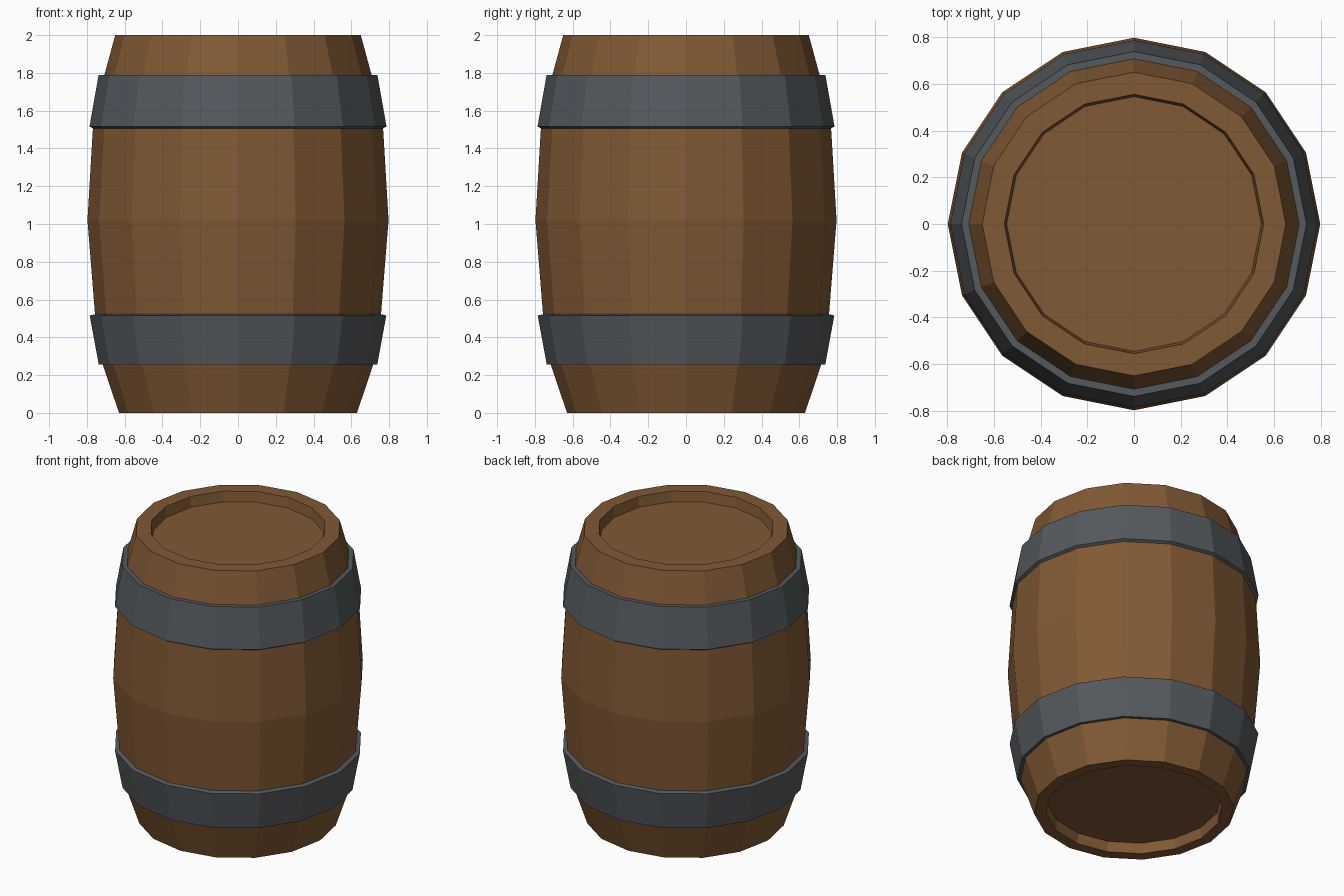
import bpy, bmesh, math

if "Cube" in bpy.data.objects:
    bpy.data.objects.remove(bpy.data.objects["Cube"])

SIDES = 16


def material(name, color):
    m = bpy.data.materials.new(name)
    m.diffuse_color = color
    m.use_nodes = True
    m.node_tree.nodes["Principled BSDF"].inputs["Base Color"].default_value = m.diffuse_color
    return m


def lathe(name, profile, mat, closed=False):
    """Spin (radius, z) points, listed bottom to top on the outside, into a faceted solid."""
    bm = bmesh.new()
    rings = []
    for r, z in profile:
        rings.append([bm.verts.new((r * math.cos(2 * math.pi * i / SIDES),
                                    r * math.sin(2 * math.pi * i / SIDES), z))
                      for i in range(SIDES)])
    pairs = list(zip(rings, rings[1:]))
    if closed:
        pairs.append((rings[-1], rings[0]))
    for a, b in pairs:
        for i in range(SIDES):
            j = (i + 1) % SIDES
            bm.faces.new((a[i], a[j], b[j], b[i]))
    if not closed:
        bm.faces.new(rings[0][::-1])
        bm.faces.new(rings[-1])
    bmesh.ops.recalc_face_normals(bm, faces=bm.faces)
    mesh = bpy.data.meshes.new(name)
    bm.to_mesh(mesh)
    bm.free()
    mesh.materials.append(mat)
    obj = bpy.data.objects.new(name, mesh)
    bpy.context.collection.objects.link(obj)
    return obj


wood = material("wood", (0.22, 0.10, 0.035, 1))
iron = material("iron", (0.09, 0.10, 0.11, 1))

# Bulging body with a recessed lid and base
lathe("barrel_body", [
    (0.545, 0.07), (0.555, 0.0), (0.63, 0.0),
    (0.714, 0.25), (0.757, 0.52), (0.797, 1.02), (0.768, 1.51),
    (0.707, 1.79), (0.65, 2.0), (0.555, 2.0), (0.545, 1.93)], wood)

# Iron hoops, tapering with the staves
lathe("lower_hoop", [(0.70, 0.255), (0.737, 0.255), (0.785, 0.515),
                     (0.755, 0.523), (0.735, 0.52)], iron, closed=True)
lathe("upper_hoop", [(0.75, 1.508), (0.768, 1.506), (0.786, 1.517),
                     (0.738, 1.79), (0.69, 1.79)], iron, closed=True)
